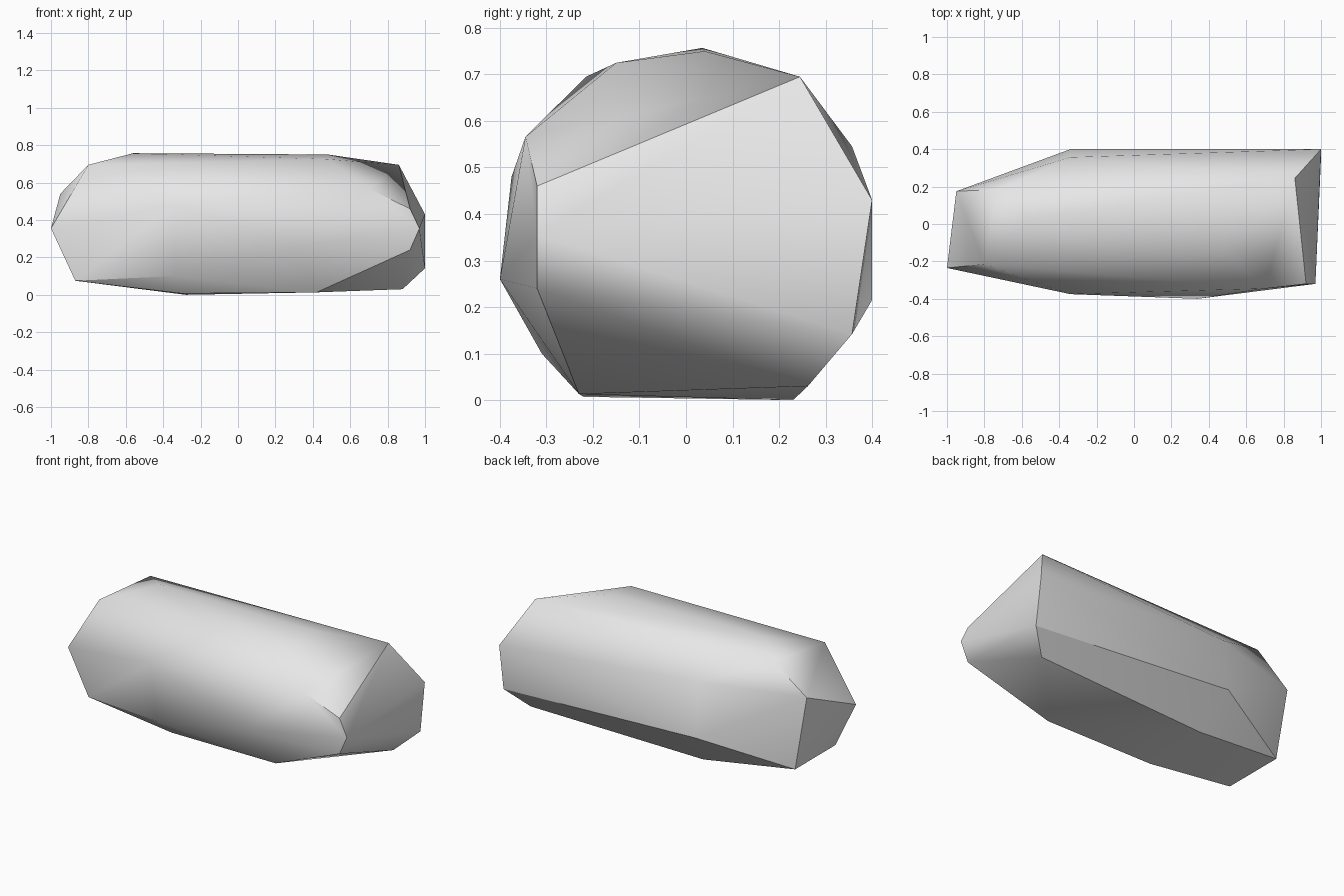
import bpy, bmesh, math

if "Cube" in bpy.data.objects:
    bpy.data.objects.remove(bpy.data.objects["Cube"], do_unlink=True)

# Corners of the cut block, grouped along its length
left_end = [(-1, -.235, .355), (-.95, .175, .54), (-.8, -.215, .695),
            (-.73, .185, .708), (-.87, -.22, .075), (-.87, .175, .075)]
left_ring = [(-.56, .035, .757), (-.34, .357, .545), (-.34, .4, .215),
             (-.28, .23, 0), (-.3, -.22, .007), (-.34, -.31, .1),
             (-.34, -.375, .48)]
right_ring = [(.48, .04, .75), (.48, -.15, .725), (.7, -.345, .566),
              (.34, -.4, .26), (.42, -.23, .013)]
right_end = [(.86, .245, .695), (1, .4, .43), (1, .357, .142),
             (.88, .262, .03), (.92, -.32, .24), (.97, -.32, .355),
             (.92, -.32, .46)]

# Wrap the corners in one faceted skin
bm = bmesh.new()
for p in left_end + left_ring + right_ring + right_end:
    bm.verts.new(p)
bmesh.ops.convex_hull(bm, input=bm.verts[:])
loose = [v for v in bm.verts if not v.link_faces]
bmesh.ops.delete(bm, geom=loose, context='VERTS')
bmesh.ops.recalc_face_normals(bm, faces=bm.faces[:])

mesh = bpy.data.meshes.new("stone_block")
bm.to_mesh(mesh)
bm.free()
stone = bpy.data.objects.new("stone_block", mesh)
bpy.context.collection.objects.link(stone)

# Plain light grey
grey = bpy.data.materials.new("light_grey")
grey.use_nodes = True
colour = (.8, .8, .8, 1)
grey.diffuse_color = colour
for node in grey.node_tree.nodes:
    if node.type == 'BSDF_PRINCIPLED':
        node.inputs["Base Color"].default_value = colour
mesh.materials.append(grey)

# Soft shading across shallow facets, crisp on the main edges
bpy.ops.object.select_all(action='DESELECT')
stone.select_set(True)
bpy.context.view_layer.objects.active = stone
bpy.ops.object.shade_smooth_by_angle(angle=math.radians(30))
